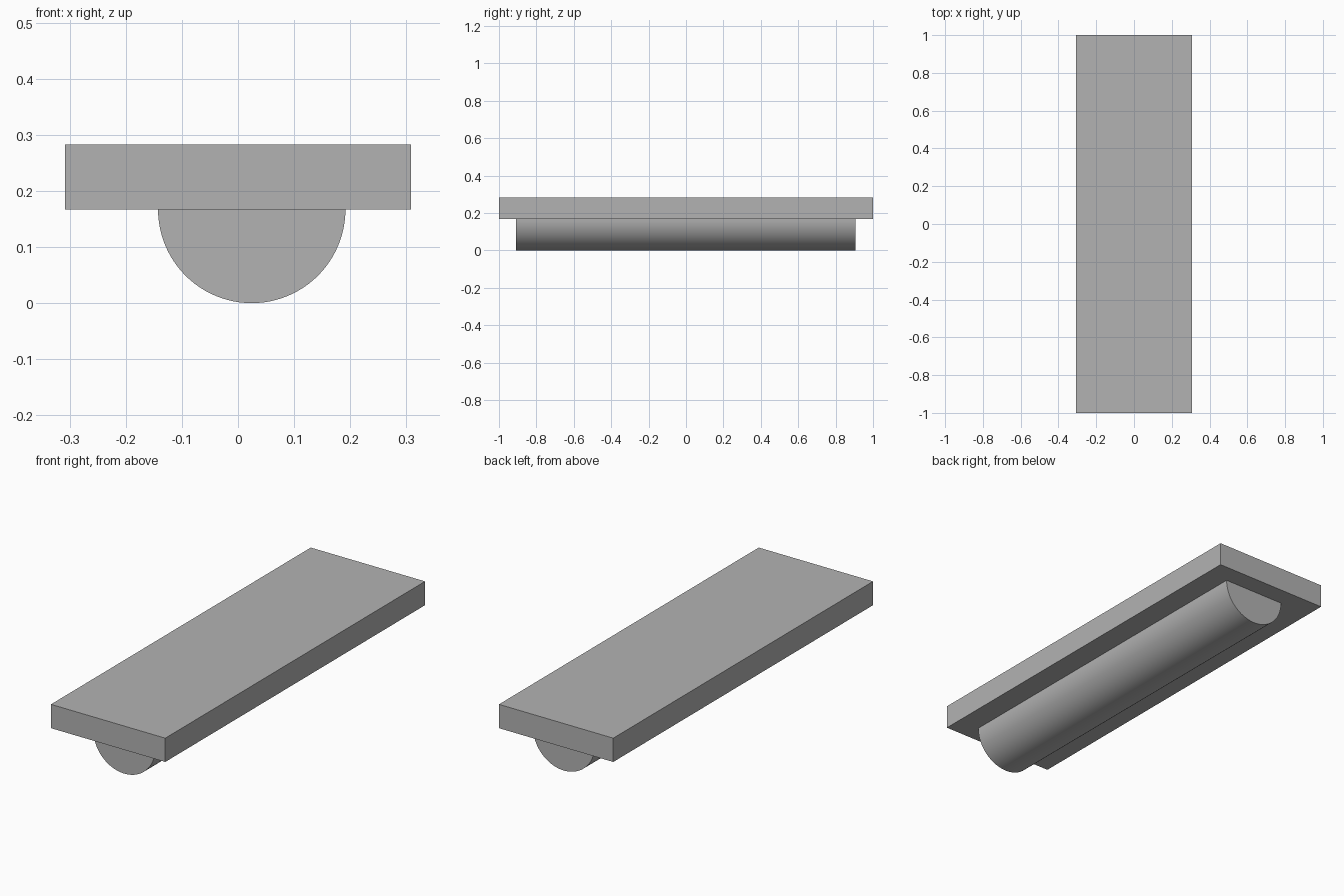
import bpy
import bmesh
import math

cube = bpy.data.objects.get("Cube")
if cube:
    bpy.data.objects.remove(cube, do_unlink=True)

# Single grey material
GREY = (0.45, 0.45, 0.45, 1)
grey = bpy.data.materials.new("plain grey")
grey.use_nodes = True
grey.diffuse_color = GREY
grey.node_tree.nodes["Principled BSDF"].inputs["Base Color"].default_value = GREY


def extrude_profile(name, profile, y_front, y_back):
    """Sweep a closed x-z profile along y into a solid."""
    bm = bmesh.new()
    face = bm.faces.new([bm.verts.new((x, y_front, z)) for x, z in profile])
    swept = bmesh.ops.extrude_face_region(bm, geom=[face])["geom"]
    verts = [v for v in swept if isinstance(v, bmesh.types.BMVert)]
    bmesh.ops.translate(bm, verts=verts, vec=(0, y_back - y_front, 0))
    bmesh.ops.recalc_face_normals(bm, faces=bm.faces)
    mesh = bpy.data.meshes.new(name)
    bm.to_mesh(mesh)
    bm.free()
    mesh.materials.append(grey)
    obj = bpy.data.objects.new(name, mesh)
    bpy.context.collection.objects.link(obj)
    return obj


RADIUS, CENTRE_X = 0.167, 0.0245
HALF_WIDTH, TOP = 0.308, 0.283
SEGMENTS = 48

# Flat rectangular board
extrude_profile("board", [(-HALF_WIDTH, RADIUS), (HALF_WIDTH, RADIUS),
                          (HALF_WIDTH, TOP), (-HALF_WIDTH, TOP)], -1, 1)

# Half-round rail under the board, slightly off centre
angles = [math.pi * (1 + i / SEGMENTS) for i in range(SEGMENTS + 1)]
arc = [(CENTRE_X + RADIUS * math.cos(a), RADIUS + RADIUS * math.sin(a)) for a in angles]
rail = extrude_profile("half_round_rail", arc, -0.91, 0.905)

# Smooth the curve, keep the end rims sharp
bpy.ops.object.select_all(action="DESELECT")
rail.select_set(True)
bpy.context.view_layer.objects.active = rail
bpy.ops.object.shade_smooth_by_angle(angle=math.radians(30))
